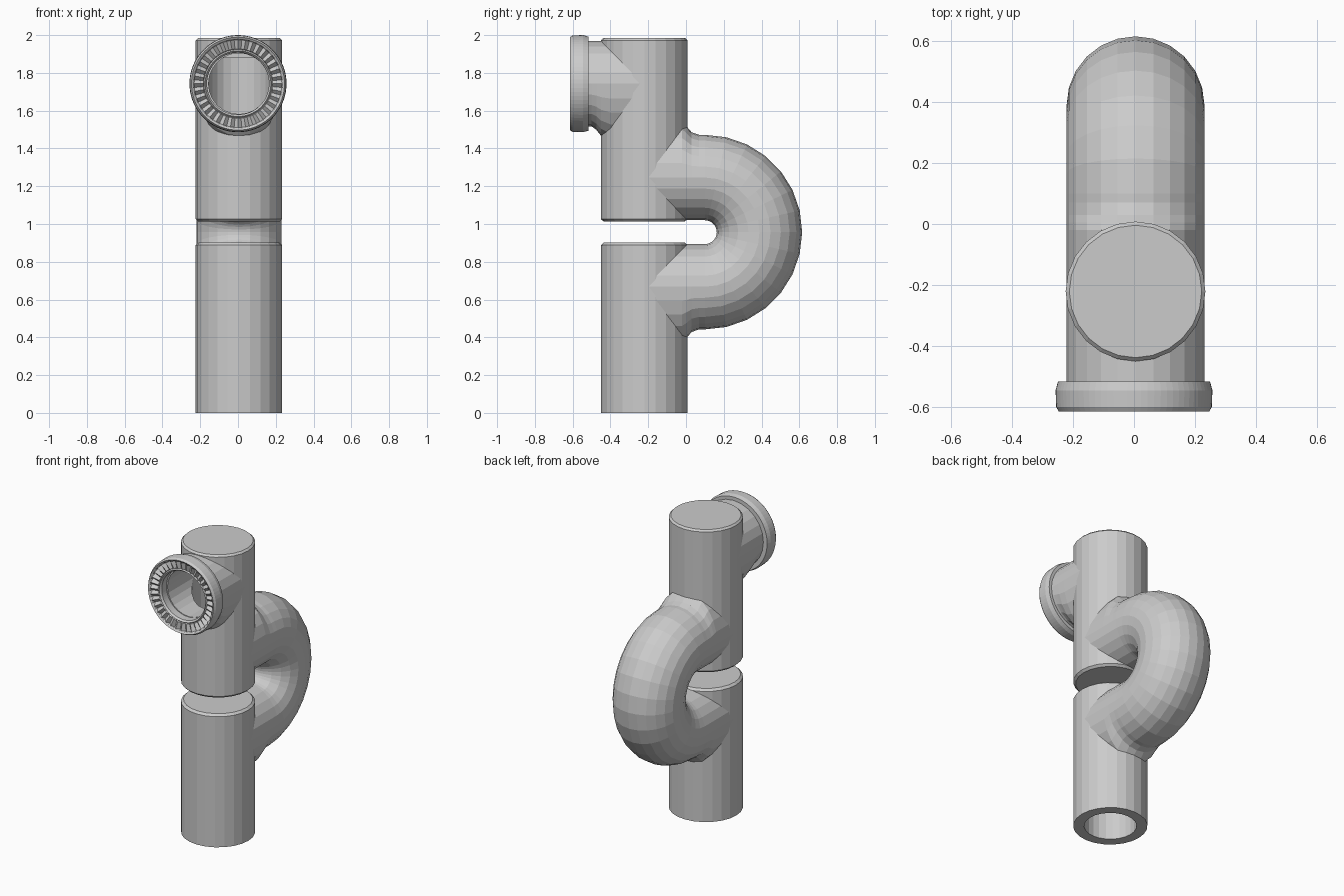
import bpy, bmesh
from math import sin, cos, pi
from mathutils import Vector

if "Cube" in bpy.data.objects:
    bpy.data.objects.remove(bpy.data.objects["Cube"])

CX, CY = 0.005, -0.221      # axis of the upright pipe
R, BORE = 0.229, 0.162      # outer and inner radius
SPOUT_Z = 1.743             # height of the side spout
BEND_Y, BEND_Z, BEND_R = 0.1, 0.957, 0.289
X, Y, Z = Vector((1, 0, 0)), Vector((0, 1, 0)), Vector((0, 0, 1))


def ring(c, out, r, flare=0.0, n=24):
    """Circle around c in the X/out plane, its outward half stretched by flare."""
    pts = []
    for i in range(n):
        s = sin(2 * pi * i / n)
        k = 1 + flare if s > 0 else 1
        pts.append(Vector(c) + X * (r * cos(2 * pi * i / n)) + out * (r * s * k))
    return pts


def loft(name, rings, closed=False):
    """Skin a list of rings; cap the ends, or join last to first."""
    bm = bmesh.new()
    vs = [[bm.verts.new(p) for p in rg] for rg in rings]
    n = len(vs[0])
    pairs = list(zip(vs, vs[1:])) + ([(vs[-1], vs[0])] if closed else [])
    for a, b in pairs:
        for i in range(n):
            j = (i + 1) % n
            bm.faces.new((a[i], a[j], b[j], b[i]))
    if not closed:
        bm.faces.new(vs[0])
        bm.faces.new(vs[-1])
    bmesh.ops.recalc_face_normals(bm, faces=bm.faces)
    me = bpy.data.meshes.new(name)
    bm.to_mesh(me)
    bm.free()
    ob = bpy.data.objects.new(name, me)
    bpy.context.collection.objects.link(ob)
    return ob


def upright(name, profile):
    return loft(name, [ring((CX, CY, z), Y, r) for z, r in profile])


def spout(name, profile):
    return loft(name, [ring((CX, y, SPOUT_Z), -Z, r, f) for y, r, f in profile])


def u_bend(name, r, lead):
    """Half-torus with straight leads (y, flare) running into the pipes."""
    rings = [ring((CX, y, BEND_Z + BEND_R), Z, r, f) for y, f in lead]
    for i in range(15):
        a = pi / 2 - pi * i / 14
        d = Vector((0, cos(a), sin(a)))
        rings.append(ring(Vector((CX, BEND_Y, BEND_Z)) + d * BEND_R, d, r))
    rings += [ring((CX, y, BEND_Z - BEND_R), -Z, r, f) for y, f in reversed(lead)]
    return loft(name, rings)


def combine(target, other, op):
    m = target.modifiers.new(op, 'BOOLEAN')
    m.operation, m.solver, m.object = op, 'EXACT', other
    bpy.context.view_layer.objects.active = target
    bpy.ops.object.modifier_apply(modifier=m.name)
    bpy.data.objects.remove(other)


# Outer body: two uprights, the U-bend and the spout neck
body = upright("pipe_body", [(0, R), (0.888, R), (0.902, R - 0.015)])
upper = upright("upper_pipe", [(1.012, R - 0.015), (1.026, R), (1.972, R), (1.984, R - 0.012)])
bend = u_bend("bend", 0.226, [(-0.23, 0.3), (-0.02, 0.3), (0.005, 0.19), (0.03, 0.06), (0.07, 0)])
neck = spout("neck", [(-0.23, 0.226, 0.35), (-0.4, 0.226, 0.35), (-0.45, 0.226, 0.22),
                      (-0.475, 0.226, 0.08), (-0.5, 0.226, 0), (-0.535, 0.226, 0)])
for part in (bend, upper, neck):
    combine(body, part, 'UNION')

# Hollow bore following the same route
for cut in (upright("lower_bore", [(-0.1, BORE), (0.83, BORE)]),
            upright("upper_bore", [(1.075, BORE), (1.88, BORE)]),
            u_bend("bend_bore", BORE - 0.003, [(-0.23, 0)]),
            spout("spout_bore", [(-0.24, BORE - 0.001, 0), (-0.7, BORE - 0.001, 0)])):
    combine(body, cut, 'DIFFERENCE')

# Spout collar: lathed ring with a serrated face
TEETH = 36
profile = [(0.164, -0.5, 0), (0.164, -0.585, 0), (0.174, -0.598, 0), (0.181, -0.59, 0),
           (0.184, -0.589, 0.012), (0.232, -0.589, 0.024), (0.238, -0.61, 0), (0.246, -0.615, 0),
           (0.255, -0.6, 0), (0.257, -0.545, 0), (0.249, -0.516, 0), (0.2, -0.516, 0)]
rings = []
for r, y, tooth in profile:
    pts = ring((0, y, SPOUT_Z), Z, r, n=2 * TEETH)
    for p in pts[::2]:
        p.y -= tooth
    rings.append(pts)
loft("spout_collar", rings, closed=True)
